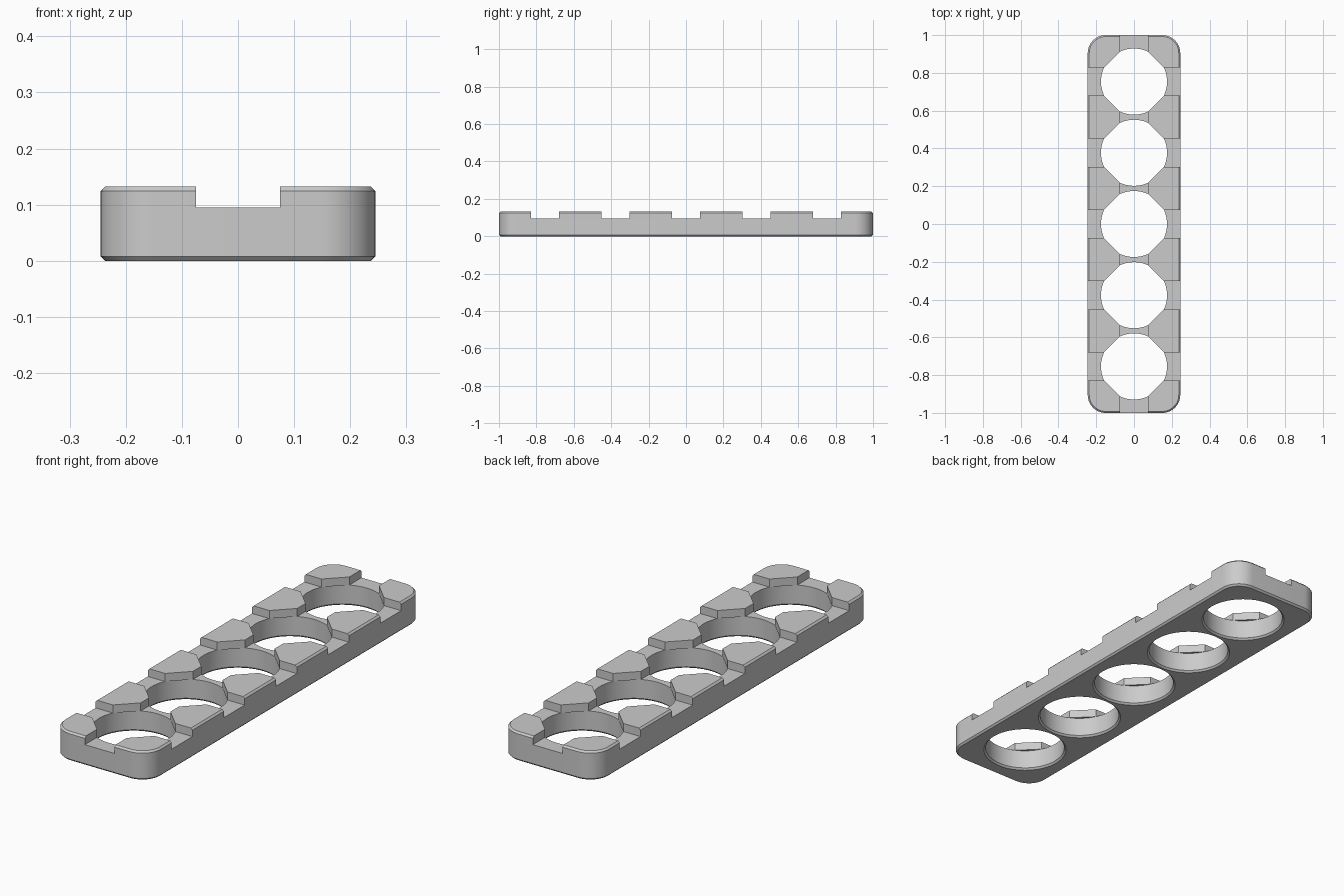
import bpy, bmesh
from math import sin, cos, pi

if "Cube" in bpy.data.objects:
    bpy.data.objects.remove(bpy.data.objects["Cube"], do_unlink=True)

HALF_X, HALF_Y, CORNER = 0.245, 1.0, 0.095
DECK, TOP, BEVEL = 0.095, 0.132, 0.008
PITCH, HOLE, SLOT = 0.377, 0.175, 0.075
CENTRES = [PITCH * i for i in range(-2, 3)]

grey = bpy.data.materials.new("plain grey")
grey.use_nodes = True
colour = (0.6, 0.6, 0.6, 1)
grey.diffuse_color = colour
grey.node_tree.nodes["Principled BSDF"].inputs["Base Color"].default_value = colour


def rounded(inset):
    """Rounded rectangle outline pulled in by inset."""
    pts, r, n = [], CORNER - inset, 12
    for q, (sx, sy) in enumerate([(1, 1), (-1, 1), (-1, -1), (1, -1)]):
        for i in range(n + 1):
            a = (q + i / n) * pi / 2
            pts.append((sx * (HALF_X - CORNER) + r * cos(a),
                        sy * (HALF_Y - CORNER) + r * sin(a)))
    return pts


def circle(r, y):
    return [(r * cos(i * pi / 32), y + r * sin(i * pi / 32)) for i in range(64)]


def box(hx, hy, y):
    return [(hx, y + hy), (-hx, y + hy), (-hx, y - hy), (hx, y - hy)]


def octagon(y):
    """Diagonal sides bridge the circle between neighbouring slots."""
    reach = SLOT + (HOLE ** 2 - SLOT ** 2) ** 0.5
    a = 0.06
    b = reach - a
    return [(b, y + a), (a, y + b), (-a, y + b), (-b, y + a),
            (-b, y - a), (-a, y - b), (a, y - b), (b, y - a)]


def loft(name, stacks):
    """Closed solids, each skinned through a list of (outline, z)."""
    bm = bmesh.new()
    for levels in stacks:
        rings = [[bm.verts.new((x, y, z)) for x, y in pts] for pts, z in levels]
        bm.faces.new(rings[0][::-1])
        bm.faces.new(rings[-1])
        for lo, hi in zip(rings, rings[1:]):
            for i in range(len(lo)):
                j = (i + 1) % len(lo)
                bm.faces.new((lo[i], lo[j], hi[j], hi[i]))
    bmesh.ops.recalc_face_normals(bm, faces=bm.faces)
    mesh = bpy.data.meshes.new(name)
    bm.to_mesh(mesh)
    bm.free()
    mesh.materials.append(grey)
    obj = bpy.data.objects.new(name, mesh)
    bpy.context.collection.objects.link(obj)
    return obj


def activate(obj):
    bpy.ops.object.select_all(action='DESELECT')
    obj.select_set(True)
    bpy.context.view_layer.objects.active = obj


def cut(obj, name, stacks):
    cutter = loft(name, stacks)
    cutter.hide_render = True
    activate(obj)
    mod = obj.modifiers.new(name, 'BOOLEAN')
    mod.operation, mod.solver, mod.object = 'DIFFERENCE', 'EXACT', cutter
    bpy.ops.object.modifier_apply(modifier=mod.name)
    bpy.data.objects.remove(cutter, do_unlink=True)


# Lower tray with five round holes, chamfered underneath
tray = loft("tray", [[(rounded(BEVEL), 0), (rounded(0), BEVEL), (rounded(0), DECK)]])
cut(tray, "hole_cutter", [[(circle(HOLE + BEVEL + 0.002, y), -0.002),
                           (circle(HOLE, y), BEVEL),
                           (circle(HOLE, y), TOP)] for y in CENTRES])

# Raised pads: one layer split by slots, with angled corners over the holes
pads = loft("raised_pads", [[(rounded(0), DECK), (rounded(0), TOP - BEVEL),
                             (rounded(BEVEL), TOP)]])
low, high = DECK - 0.05, TOP + 0.05
cut(pads, "long_slot_cutter", [[(box(SLOT, 1.2, 0), low), (box(SLOT, 1.2, 0), high)]])
cut(pads, "cross_slot_cutter", [[(box(0.5, SLOT, y), low), (box(0.5, SLOT, y), high)]
                                for y in CENTRES])
cut(pads, "corner_cutter", [[(octagon(y), low), (octagon(y), high)] for y in CENTRES])

for part in (tray, pads):
    activate(part)
    bpy.ops.object.shade_smooth_by_angle(angle=pi / 6)
